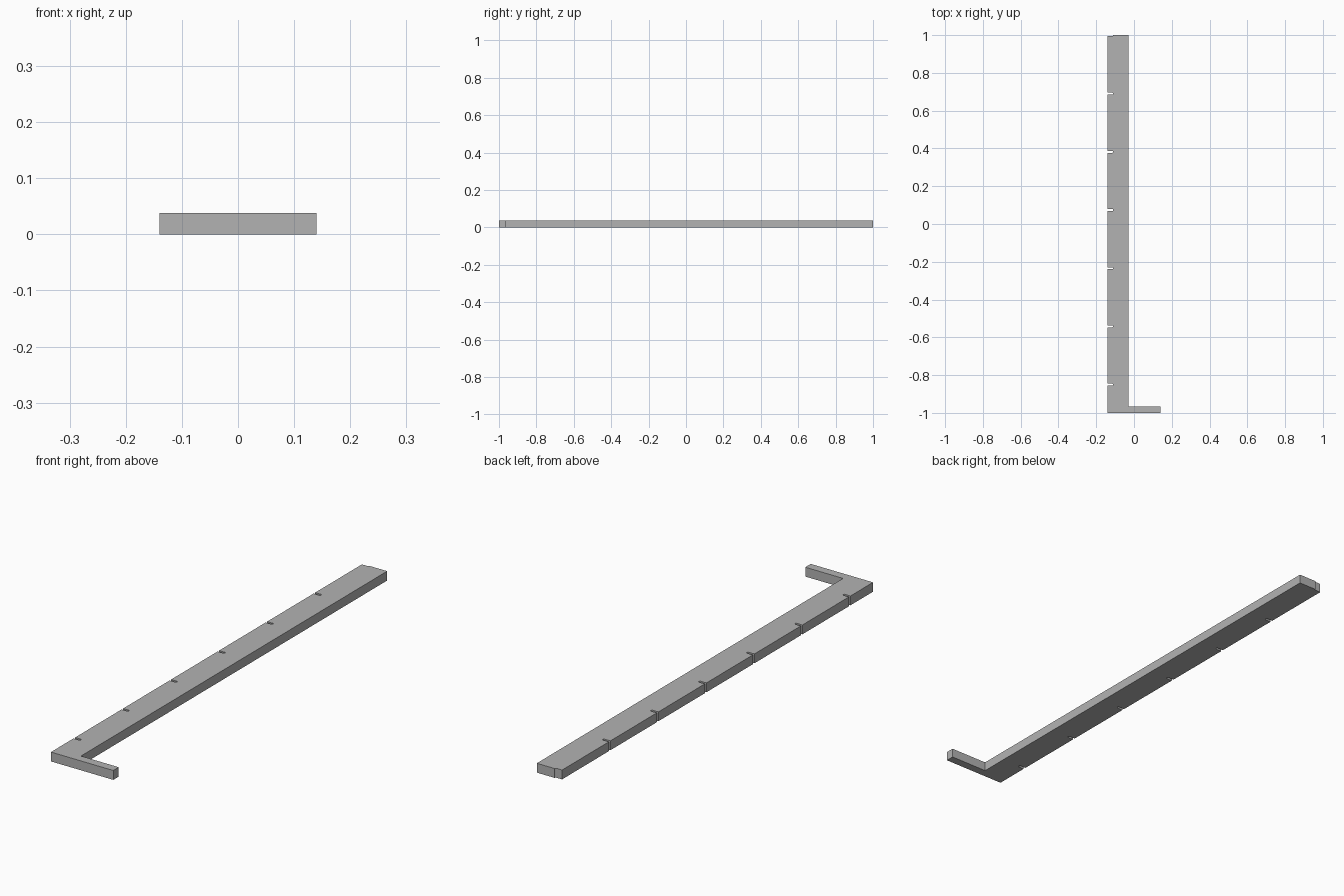
import bpy, bmesh
from math import sin, cos, pi

cube = bpy.data.objects.get("Cube")
if cube:
    bpy.data.objects.remove(cube, do_unlink=True)

LEFT, RIGHT, TOE = -0.14, -0.03, 0.14
HEIGHT, TOE_Y = 0.038, -0.965
SLOT_R, SLOT_TIP, PITCH = 0.005, -0.11, 0.308
STEPS = 8

grey = bpy.data.materials.new("plain grey")
grey.use_nodes = True
colour = (0.45, 0.45, 0.45, 1)
grey.diffuse_color = colour
grey.node_tree.nodes["Principled BSDF"].inputs["Base Color"].default_value = colour


def slot(y, start):
    """Round-ended slot outline, from the given angle to its lower mouth."""
    cx = SLOT_TIP - SLOT_R
    pts = []
    for i in range(STEPS + 1):
        a = start + (-pi / 2 - start) * i / STEPS
        pts.append((cx + SLOT_R * cos(a), y + SLOT_R * sin(a)))
    return pts + [(LEFT, y - SLOT_R)]


# L-shaped outline with a half slot at the far end
outline = [(LEFT, -1), (TOE, -1), (TOE, TOE_Y), (RIGHT, TOE_Y), (RIGHT, 1)]
outline += slot(1, 0)

# Evenly spaced slots along the right edge
for k in range(1, 7):
    y = 0.998 - k * PITCH
    outline += [(LEFT, y + SLOT_R)] + slot(y, pi / 2)

# Extrude the outline into the bar
bm = bmesh.new()
base = bm.faces.new([bm.verts.new((x, y, 0)) for x, y in outline])
top = bmesh.ops.extrude_face_region(bm, geom=[base])["geom"]
bmesh.ops.translate(bm, vec=(0, 0, HEIGHT),
                    verts=[v for v in top if isinstance(v, bmesh.types.BMVert)])
bmesh.ops.recalc_face_normals(bm, faces=bm.faces)
mesh = bpy.data.meshes.new("slotted_bar")
bm.to_mesh(mesh)
bm.free()
mesh.materials.append(grey)
bar = bpy.data.objects.new("slotted_bar", mesh)
bpy.context.collection.objects.link(bar)
